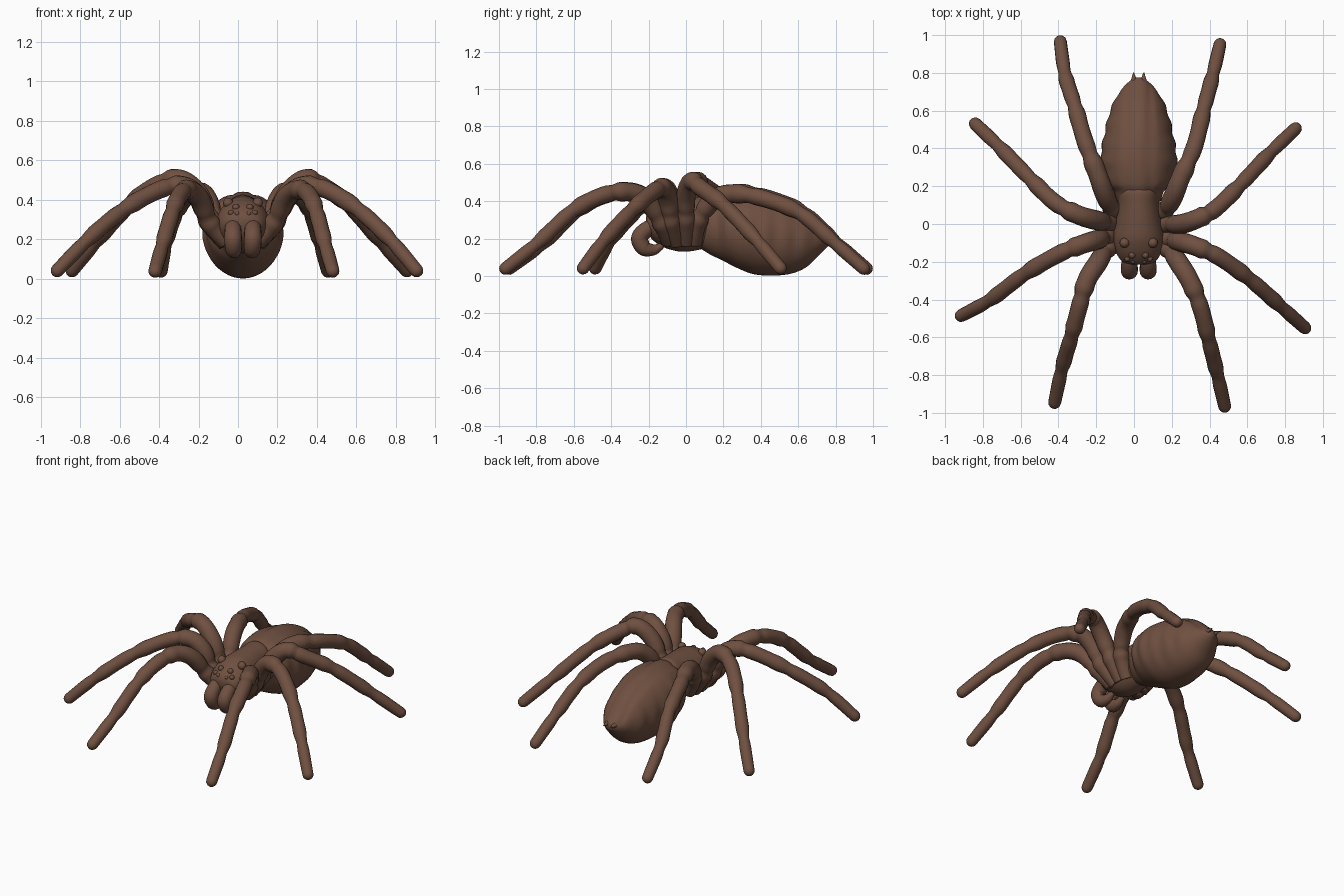
import bpy, math
from mathutils import Vector

if "Cube" in bpy.data.objects:
    bpy.data.objects.remove(bpy.data.objects["Cube"])

CX = 0.025  # body sits slightly off centre

brown = bpy.data.materials.new("warm brown")
brown.diffuse_color = (0.16, 0.08, 0.052, 1)
brown.use_nodes = True
brown.node_tree.nodes["Principled BSDF"].inputs["Base Color"].default_value = brown.diffuse_color


def spline(rows, steps):
    """Catmull-Rom interpolation of rows of numbers; yields (t, values)."""
    out, n = [], len(rows)
    for i in range(n - 1):
        a, b, c, d = rows[max(i - 1, 0)], rows[i], rows[i + 1], rows[min(i + 2, n - 1)]
        for s in range(steps + (i == n - 2)):
            t = s / steps
            out.append((i + t, [0.5 * (2 * q + (r - p) * t + (2 * p - 5 * q + 4 * r - w) * t * t
                        + (3 * q - p - 3 * r + w) * t ** 3) for p, q, r, w in zip(a, b, c, d)]))
    return out


def skin(name, rings):
    """Closed smooth mesh over equal-length rings of points."""
    n = len(rings[0])
    verts = [p for r in rings for p in r]
    faces = [(i * n + j, i * n + (j + 1) % n, (i + 1) * n + (j + 1) % n, (i + 1) * n + j)
             for i in range(len(rings) - 1) for j in range(n)]
    faces += [tuple(range(n))[::-1], tuple(range(len(verts) - n, len(verts)))]
    me = bpy.data.meshes.new(name)
    me.from_pydata(verts, [], faces)
    me.materials.append(brown)
    ob = bpy.data.objects.new(name, me)
    bpy.context.collection.objects.link(ob)
    bpy.context.view_layer.objects.active = ob
    ob.select_set(True)
    bpy.ops.object.mode_set(mode='EDIT')
    bpy.ops.mesh.select_all(action='SELECT')
    bpy.ops.mesh.normals_make_consistent(inside=False)
    bpy.ops.object.mode_set(mode='OBJECT')
    bpy.ops.object.shade_smooth()
    ob.select_set(False)
    return ob


def tube(name, rows, ref, joints=(), sides=16):
    """Round-ended limb through rows of (x, y, z, radius), pinched at joints."""
    samples = spline(rows, 10)
    pts = [Vector(v[:3]) for _, v in samples]
    rad = [v[3] * (1 - sum(0.13 * math.exp(-((t - j) / 0.13) ** 2) - 0.07 * math.exp(-((t - j + 0.3) / 0.15) ** 2)
                           for j in joints)) for t, v in samples]
    dirs = [(pts[min(i + 1, len(pts) - 1)] - pts[max(i - 1, 0)]).normalized() for i in range(len(pts))]
    end, r, d = pts[-1], rad[-1], dirs[-1]
    for a in (25, 50, 70, 86):
        a = math.radians(a)
        pts.append(end + d * r * math.sin(a))
        rad.append(r * math.cos(a))
        dirs.append(d)
    rings = []
    for p, r, d in zip(pts, rad, dirs):
        u = d.cross(Vector(ref)).normalized()
        v = d.cross(u)
        rings.append([p + r * (u * math.cos(k * math.tau / sides) + v * math.sin(k * math.tau / sides))
                      for k in range(sides)])
    return skin(name, rings)


def body(name, rows, shape=lambda x, y, z, up: (x, y, z), sides=48):
    """Loft along y from rows of (y, half width, bottom z, top z)."""
    rings = []
    for _, (y, w, lo, hi) in spline(rows, 6):
        ring = []
        for k in range(sides):
            a = k * math.tau / sides
            x, y2, z = shape(w * math.cos(a), y, (lo + hi) / 2 + (hi - lo) / 2 * math.sin(a), math.sin(a))
            ring.append((CX + x, y2, z))
        rings.append(ring)
    return skin(name, rings)


# abdomen with wrinkled flanks and two grooves along the back
def wrinkle(x, y, z, up):
    x *= 1 + 0.025 * math.sin(y * 62) * (1 - abs(up))
    if up > 0:
        z -= 0.012 * up * math.exp(-((abs(x) - 0.06) / 0.015) ** 2)
    return x, y, z


body("abdomen", [(.03, .03, .22, .30), (.05, .07, .17, .36), (.12, .11, .12, .40), (.17, .135, .095, .415),
                 (.21, .17, .075, .43), (.28, .192, .04, .44), (.36, .202, .01, .44), (.46, .185, .002, .425),
                 (.56, .163, .012, .39), (.64, .135, .045, .345), (.70, .10, .10, .29),
                 (.75, .055, .15, .245), (.775, .02, .18, .22)], wrinkle)

# head and thorax
body("head_thorax", [(-.215, .03, .27, .31), (-.20, .085, .22, .34), (-.15, .12, .17, .38), (-.08, .135, .14, .41),
                     (0, .125, .13, .42), (.10, .11, .15, .425), (.17, .10, .20, .425), (.20, .05, .28, .40)])

# paired parts: eyes, curled jaws, spinnerets
for side, s in (("right", 1), ("left", -1)):
    for i, (x, y, z, r) in enumerate([(.075, -.10, .385, .026), (.035, -.165, .362, .018),
                                      (.06, -.185, .335, .015), (.03, -.198, .33, .012)]):
        bpy.ops.mesh.primitive_uv_sphere_add(segments=16, ring_count=10, radius=r, location=(CX + s * x, y, z))
        eye = bpy.context.object
        eye.name = f"{side}_eye_{i + 1}"
        eye.data.materials.append(brown)
        bpy.ops.object.shade_smooth()
        eye.select_set(False)
    tube(side + "_jaw", [(CX + s * .05, -.13, .27, .04), (CX + s * .05, -.20, .255, .042),
                         (CX + s * .05, -.248, .205, .045), (CX + s * .047, -.225, .15, .042),
                         (CX + s * .042, -.175, .14, .03), (CX + s * .04, -.14, .155, .02)], (1, 0, 0))
    tube(side + "_spinneret", [(CX + s * .025, .73, .21, .025), (CX + s * .026, .77, .21, .013),
                               (CX + s * .027, .80, .21, .003)], (0, 0, 1))

# legs: rows of (right x, right y, left x, left y, z) from hip to foot
RADII = [.045, .048, .052, .050, .045, .042, .038, .034]


def leg_pair(name, rows):
    for side, c in (("right", 0), ("left", 2)):
        tube(f"{side}_{name}_leg", [(q[c], q[c + 1], q[4], r) for q, r in zip(rows, RADII)],
             (0, 0, 1), joints=(1.3, 3.6, 5.0, 6.1))


leg_pair("front", [(.10, -.09, -.06, -.09, .19), (.18, -.13, -.14, -.13, .28), (.24, -.21, -.195, -.21, .405),
                   (.30, -.31, -.25, -.30, .45), (.355, -.45, -.29, -.44, .43), (.395, -.61, -.33, -.59, .345),
                   (.44, -.79, -.38, -.76, .18), (.48, -.965, -.42, -.945, .04)])
leg_pair("second", [(.10, -.05, -.06, -.05, .18), (.19, -.08, -.15, -.07, .29), (.25, -.095, -.20, -.085, .41),
                    (.33, -.12, -.28, -.11, .47), (.45, -.175, -.40, -.16, .45), (.61, -.29, -.58, -.265, .35),
                    (.77, -.43, -.76, -.40, .20), (.905, -.55, -.915, -.485, .042)])
leg_pair("third", [(.10, 0, -.06, 0, .18), (.18, 0, -.14, .01, .30), (.25, 0, -.20, .02, .43),
                   (.34, .03, -.30, .05, .505), (.43, .08, -.42, .115, .47), (.56, .205, -.55, .24, .375),
                   (.715, .37, -.71, .405, .20), (.855, .505, -.84, .53, .042)])
leg_pair("back", [(.09, .04, -.05, .04, .18), (.16, .07, -.115, .08, .30), (.205, .14, -.155, .16, .40),
                  (.245, .24, -.195, .27, .44), (.32, .41, -.26, .44, .415), (.37, .61, -.315, .63, .335),
                  (.415, .78, -.365, .79, .19), (.455, .95, -.39, .965, .04)])
